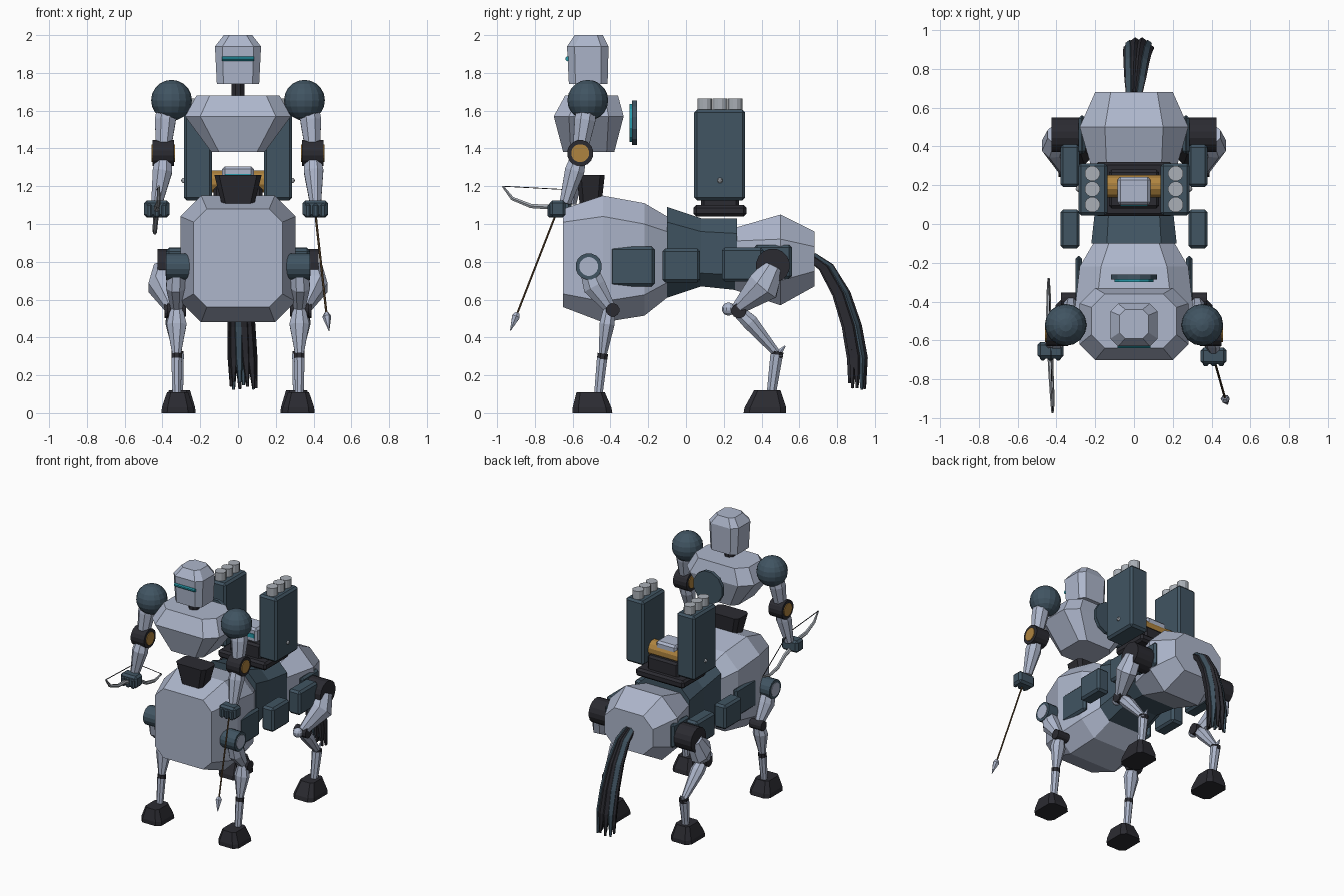
import bpy
import bmesh
import math
import random
from mathutils import Vector

random.seed(4)
if "Cube" in bpy.data.objects:
    bpy.data.objects.remove(bpy.data.objects["Cube"])


def material(name, rgb):
    m = bpy.data.materials.new(name)
    m.use_nodes = True
    m.diffuse_color = (*rgb, 1)
    m.node_tree.nodes["Principled BSDF"].inputs["Base Color"].default_value = (*rgb, 1)
    return m


ARMOUR = material("pale_armour", (0.42, 0.47, 0.60))
SLATE = material("slate_blue", (0.052, 0.089, 0.122))
BLACK = material("dark_joint", (0.024, 0.024, 0.031))
GOLD = material("amber_metal", (0.43, 0.23, 0.05))
TEAL = material("teal_glow", (0.02, 0.32, 0.40))
STEEL = material("steel", (0.40, 0.43, 0.47))
WOOD = material("brown_wood", (0.11, 0.065, 0.03))


def finish(bm, name, mat):
    bmesh.ops.recalc_face_normals(bm, faces=bm.faces)
    mesh = bpy.data.meshes.new(name)
    bm.to_mesh(mesh)
    bm.free()
    mesh.materials.append(mat)
    ob = bpy.data.objects.new(name, mesh)
    bpy.context.collection.objects.link(ob)
    return ob


def skin(name, rings, mat):
    """Join equal rings of points into a closed solid."""
    bm = bmesh.new()
    loops = [[bm.verts.new(p) for p in ring] for ring in rings]
    n = len(loops[0])
    for a, b in zip(loops, loops[1:]):
        for i in range(n):
            j = (i + 1) % n
            bm.faces.new((a[i], a[j], b[j], b[i]))
    bm.faces.new(loops[0])
    bm.faces.new(loops[-1])
    return finish(bm, name, mat)


def loft(name, axis, sections, mat, cx=0):
    """Chamfered-rectangle sections (position, half width, low, high, chamfer)."""
    rings = []
    for t, w, lo, hi, c in sections:
        flat = [(-w + c, lo), (w - c, lo), (w, lo + c), (w, hi - c),
                (w - c, hi), (-w + c, hi), (-w, hi - c), (-w, lo + c)]
        rings.append([(cx + a, t, b) if axis == "y" else (cx + a, b, t) for a, b in flat])
    return skin(name, rings, mat)


def tube(name, pts, radii, mat, sides=8):
    """Polygonal limb along points; a radius may be (depth, width)."""
    pts = [Vector(p) for p in pts]
    rings = []
    for k, p in enumerate(pts):
        t = (pts[min(k + 1, len(pts) - 1)] - pts[max(k - 1, 0)]).normalized()
        ref = Vector((0, 1, 0)) if abs(t.x) > 0.8 else Vector((1, 0, 0))
        u = t.cross(ref).normalized()
        v = t.cross(u)
        r = radii[k] if isinstance(radii[k], tuple) else (radii[k], radii[k])
        turn = [2 * math.pi * (i + 0.5) / sides for i in range(sides)]
        rings.append([p + u * r[0] * math.cos(a) + v * r[1] * math.sin(a) for a in turn])
    return skin(name, rings, mat)


def box(name, centre, size, mat, bevel=0.015):
    bm = bmesh.new()
    bmesh.ops.create_cube(bm, size=1)
    for v in bm.verts:
        v.co = Vector(centre) + Vector(a * b for a, b in zip(v.co, size))
    if bevel:
        bmesh.ops.bevel(bm, geom=bm.edges[:], offset=bevel, segments=1, affect="EDGES")
    return finish(bm, name, mat)


def ball(name, centre, r, mat, seg=16):
    bm = bmesh.new()
    bmesh.ops.create_uvsphere(bm, u_segments=seg, v_segments=seg // 2 + 2, radius=r)
    bmesh.ops.translate(bm, vec=centre, verts=bm.verts)
    return finish(bm, name, mat)


def axle(name, x0, x1, y, z, r, mat, sides=16):
    return tube(name, [(x0, y, z), (x1, y, z)], [r, r], mat, sides)


# Four-legged body
loft("front_body", "y", [(-0.65, 0.235, 0.56, 1.08, 0.07), (-0.44, 0.305, 0.48, 1.15, 0.11),
                         (-0.22, 0.28, 0.515, 1.11, 0.11), (-0.10, 0.21, 0.61, 1.04, 0.08)], ARMOUR)
loft("middle_body", "y", [(-0.10, 0.22, 0.61, 1.09, 0.08), (0.08, 0.20, 0.67, 1.03, 0.07),
                          (0.27, 0.22, 0.65, 1.03, 0.08)], SLATE)
loft("rear_body", "y", [(0.26, 0.21, 0.65, 0.98, 0.07), (0.50, 0.28, 0.57, 1.05, 0.13),
                        (0.68, 0.20, 0.67, 0.96, 0.08)], ARMOUR)

# Upper body and head
loft("waist", "z", [(1.08, 0.08, -0.56, -0.45, 0.02), (1.26, 0.125, -0.58, -0.43, 0.025)], BLACK)
loft("torso", "z", [(1.38, 0.14, -0.65, -0.38, 0.04), (1.57, 0.28, -0.70, -0.33, 0.08),
                    (1.68, 0.22, -0.64, -0.36, 0.07)], ARMOUR)
tube("neck", [(0, -0.52, 1.66), (0, -0.52, 1.77)], [0.038, 0.038], BLACK)
loft("head", "z", [(1.74, 0.112, -0.62, -0.415, 0.035), (1.94, 0.122, -0.63, -0.41, 0.04),
                   (2.0, 0.075, -0.59, -0.44, 0.03)], ARMOUR)
axle("visor", -0.085, 0.085, -0.627, 1.875, 0.013, TEAL, 8)
tube("back_disc", [(0, -0.285, 1.535), (0, -0.26, 1.535)], [0.122, 0.122], SLATE, 12)
tube("back_disc_glow", [(0, -0.298, 1.535), (0, -0.285, 1.535)], [0.105, 0.105], TEAL, 12)

# Launcher turret
box("turret_base", (0, 0.18, 1.07), (0.40, 0.28, 0.06), BLACK)
box("turret_neck", (0, 0.18, 1.14), (0.26, 0.20, 0.12), BLACK)
axle("turret_roller", -0.14, 0.14, 0.195, 1.225, 0.06, GOLD, 12)
box("turret_cover", (0, 0.17, 1.25), (0.17, 0.145, 0.11), ARMOUR)
box("turret_sensor", (0, 0.096, 1.25), (0.14, 0.008, 0.03), TEAL, 0)

for s, side in ((1, "left"), (-1, "right")):
    # Launchers
    box(f"{side}_launcher", (s * 0.212, 0.178, 1.365), (0.15, 0.27, 0.48), SLATE)
    for k in range(3):
        y = 0.10 + 0.08 * k
        tube(f"{side}_launch_tube_{k}", [(s * 0.215, y, 1.58), (s * 0.215, y, 1.665)],
             [0.04, 0.04], STEEL, 12)
    ball(f"{side}_launcher_stud", (s * 0.287, 0.18, 1.23), 0.014, STEEL, 8)

    # Flank armour
    box(f"{side}_front_flank_plate", (s * 0.285, -0.285, 0.775), (0.035, 0.24, 0.21), SLATE)
    box(f"{side}_middle_flank_box", (s * 0.33, -0.025, 0.78), (0.10, 0.20, 0.18), SLATE)
    box(f"{side}_rear_flank_box", (s * 0.33, 0.30, 0.785), (0.10, 0.22, 0.18), SLATE)
    box(f"{side}_rear_flank_plate", (s * 0.268, 0.46, 0.80), (0.035, 0.20, 0.18), SLATE)

    # Arms
    hx, hy = (0.41, -0.68) if s > 0 else (0.43, -0.65)
    ball(f"{side}_shoulder", (s * 0.352, -0.52, 1.655), 0.108, SLATE)
    tube(f"{side}_upper_arm", [(s * 0.375, -0.525, 1.62), (s * 0.385, -0.535, 1.55), (s * 0.395, -0.56, 1.39)],
         [0.055, 0.06, 0.042], ARMOUR)
    axle(f"{side}_elbow", s * 0.34, s * 0.452, -0.56, 1.375, 0.07, BLACK)
    axle(f"{side}_elbow_cap", s * 0.334, s * 0.458, -0.56, 1.375, 0.048, GOLD)
    tube(f"{side}_forearm", [(s * 0.395, -0.57, 1.35), (s * 0.40, -0.59, 1.28), (s * hx, hy + 0.04, 1.11)],
         [0.045, 0.056, 0.032], ARMOUR)
    box(f"{side}_hand", (s * hx, hy, 1.08), (0.135, 0.085, 0.09), SLATE)
    for k in range(3):
        box(f"{side}_finger_{k}", (s * (hx - 0.04 + 0.04 * k), hy - 0.035, 1.07), (0.03, 0.035, 0.07), SLATE, 0.008)

    # Front legs
    axle(f"{side}_front_hip", s * 0.25, s * 0.38, -0.515, 0.775, 0.07, SLATE)
    axle(f"{side}_front_hip_cap", s * 0.37, s * 0.384, -0.515, 0.775, 0.05, ARMOUR)
    tube(f"{side}_front_thigh", [(s * 0.325, -0.515, 0.76), (s * 0.33, -0.485, 0.67), (s * 0.325, -0.40, 0.55)],
         [0.05, (0.066, 0.055), 0.032], ARMOUR)
    axle(f"{side}_front_knee", s * 0.275, s * 0.375, -0.388, 0.545, 0.036, BLACK, 12)
    tube(f"{side}_front_shin", [(s * 0.325, -0.405, 0.55), (s * 0.325, -0.418, 0.47), (s * 0.325, -0.442, 0.30)],
         [0.035, (0.043, 0.057), 0.022], ARMOUR)
    tube(f"{side}_front_ankle", [(s * 0.325, -0.44, 0.315), (s * 0.325, -0.444, 0.285)], [0.03, 0.03], BLACK)
    tube(f"{side}_front_pastern", [(s * 0.325, -0.444, 0.29), (s * 0.325, -0.465, 0.09)], [0.03, 0.024], ARMOUR)
    loft(f"{side}_front_hoof", "z", [(0, 0.085, -0.60, -0.39, 0.03), (0.03, 0.083, -0.60, -0.395, 0.03),
                                     (0.11, 0.056, -0.58, -0.43, 0.02)], BLACK, s * 0.32)

    # Hind legs
    axle(f"{side}_hind_hip", s * 0.27, s * 0.425, 0.46, 0.78, 0.09, BLACK)
    tube(f"{side}_hind_thigh", [(s * 0.39, 0.46, 0.77), (s * 0.41, 0.41, 0.67), (s * 0.35, 0.27, 0.55)],
         [0.06, (0.095, 0.07), 0.035], ARMOUR)
    axle(f"{side}_hind_knee", s * 0.29, s * 0.39, 0.28, 0.54, 0.04, BLACK, 12)
    ball(f"{side}_hind_knee_cap", (s * 0.34, 0.225, 0.55), 0.035, ARMOUR, 10)
    tube(f"{side}_hind_shin", [(s * 0.34, 0.27, 0.545), (s * 0.335, 0.34, 0.48), (s * 0.32, 0.485, 0.31)],
         [0.035, (0.045, 0.052), 0.022], ARMOUR)
    tube(f"{side}_hind_spur", [(s * 0.32, 0.485, 0.31), (s * 0.32, 0.525, 0.355)], [0.022, 0.004], ARMOUR, 6)
    tube(f"{side}_hind_ankle", [(s * 0.32, 0.485, 0.325), (s * 0.32, 0.48, 0.295)], [0.034, 0.034], BLACK)
    tube(f"{side}_hind_pastern", [(s * 0.32, 0.48, 0.31), (s * 0.315, 0.45, 0.09)], [0.036, 0.026], ARMOUR)
    loft(f"{side}_hind_hoof", "z", [(0, 0.085, 0.305, 0.53, 0.03), (0.03, 0.083, 0.31, 0.53, 0.03),
                                    (0.12, 0.056, 0.36, 0.50, 0.02)], BLACK, s * 0.31)

# Tail made of jointed strands
spine = [(0.66, 0.83), (0.74, 0.77), (0.82, 0.63), (0.875, 0.46), (0.905, 0.29), (0.905, 0.14)]
for k in range(11):
    a = 2 * math.pi * k / 10
    spread = 0 if k == 10 else 1
    drop = random.uniform(-0.02, 0.03)
    path = []
    for i, (y, z) in enumerate(spine):
        grow = spread * (0.02 + 0.008 * i)
        end = drop if i == len(spine) - 1 else 0
        path.append((0.006 * i + grow * 1.1 * math.cos(a), y + grow * 0.7 * math.sin(a), z + end))
    tube(f"tail_strand_{k}", path, [0.02, 0.026, 0.028, 0.027, 0.023, 0.008],
         SLATE if k % 3 == 1 else BLACK, 5)

# Bow in the right hand
limb = [(-0.42, -0.97, 1.20), (-0.42, -0.92, 1.135), (-0.425, -0.82, 1.095), (-0.43, -0.73, 1.09),
        (-0.43, -0.65, 1.06), (-0.435, -0.55, 1.03), (-0.44, -0.46, 0.975), (-0.44, -0.36, 0.955),
        (-0.44, -0.28, 0.975)]
tube("bow", limb, [0.006, 0.011, 0.013, 0.014, 0.016, 0.014, 0.013, 0.011, 0.006], STEEL, 6)
tube("bow_string", [limb[0], (-0.43, -0.60, 1.18), limb[-1]], [0.003] * 3, BLACK, 4)

# Arrow in the left hand
tube("arrow_shaft", [(0.405, -0.67, 1.10), (0.47, -0.90, 0.51)], [0.006, 0.006], WOOD, 6)
tube("arrow_head", [(0.468, -0.893, 0.53), (0.47, -0.90, 0.51), (0.482, -0.93, 0.435)], [0.012, 0.024, 0.002], ARMOUR, 6)
